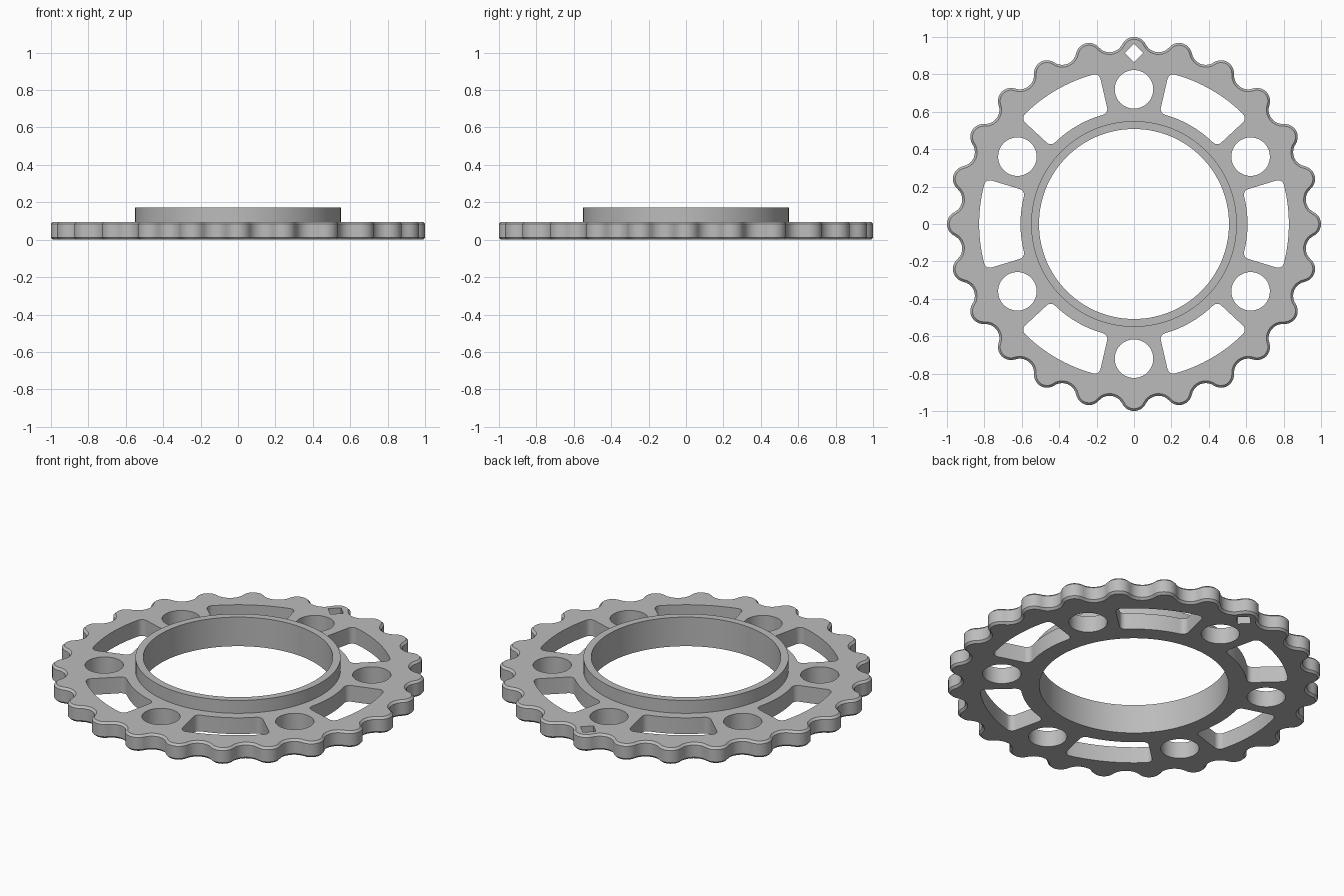
import bpy, bmesh
from math import sin, cos, asin, atan2, pi, radians

cube = bpy.data.objects.get("Cube")
if cube:
    bpy.data.objects.remove(cube)

PLATE_TOP, COLLAR_TOP, CHAMFER = 0.096, 0.172, 0.012
BORE, COLLAR = 0.508, 0.55
TEETH = 24


def arc(cx, cy, r, start, end, steps):
    """Points along a circular arc, both ends included."""
    return [(cx + r * cos(start + (end - start) * i / steps),
             cy + r * sin(start + (end - start) * i / steps)) for i in range(steps + 1)]


def circle(r, steps, cx=0, cy=0):
    return arc(cx, cy, r, 0, 2 * pi, steps)[:-1]


def rotate(points, a):
    return [(x * cos(a) - y * sin(a), x * sin(a) + y * cos(a)) for x, y in points]


def rim_outline(inset):
    """Wavy rim: crest arcs tangent to valley arcs."""
    crest, valley_floor, half = 0.07, 0.927, pi / TEETH
    centre = 1 - crest
    valley = (crest**2 - centre**2 - valley_floor**2 + 2 * centre * valley_floor * cos(half)) \
        / (2 * (valley_floor - centre * cos(half) - crest))
    vr = valley_floor + valley
    vx, vy = vr * cos(half), vr * sin(half)
    lean = atan2(vy, vx - centre)          # direction of the tangent point
    tooth = arc(centre, 0, crest - inset, -lean, lean, 10)
    dip = arc(vx, vy, valley + inset, lean + pi, 2 * half + pi - lean, 10)
    return [p for i in range(TEETH) for p in rotate(tooth + dip[1:-1], 2 * half * i)]


def slot_outline():
    """Window between two arcs and two radial sides, with rounded corners."""
    inner, outer, half, f = 0.607, 0.828, radians(17), 0.032
    ro, ri = outer - f, inner + f
    ao, ai = half - asin(f / ro), half - asin(f / ri)
    side = half + pi / 2
    upper = arc(0, 0, outer, 0, ao, 8)
    upper += arc(ro * cos(ao), ro * sin(ao), f, ao, side, 6)[1:]
    upper += arc(ri * cos(ai), ri * sin(ai), f, side, ai + pi, 6)
    upper += arc(0, 0, inner, ai, 0, 8)[1:]
    return upper + [(x, -y) for x, y in reversed(upper[1:-1])]


bm = bmesh.new()
top_edges, bottom_edges = [], []


def wall(levels):
    """Skin stacked outlines; the first joins the bottom face, the last the top."""
    rings = [[bm.verts.new((x, y, z)) for x, y in pts] for pts, z in levels]
    n = len(rings[0])
    for low, high in zip(rings, rings[1:]):
        for i in range(n):
            j = (i + 1) % n
            bm.faces.new((low[i], low[j], high[j], high[i]))
    for ring, store in ((rings[0], bottom_edges), (rings[-1], top_edges)):
        store += [bm.edges.get((ring[i], ring[(i + 1) % n])) for i in range(n)]


# Chamfered toothed rim
full, cut = rim_outline(0), rim_outline(CHAMFER)
wall([(cut, 0), (full, CHAMFER), (full, PLATE_TOP - CHAMFER), (cut, PLATE_TOP)])

# Bore and raised collar
bore, collar = circle(BORE, 120), circle(COLLAR, 120)
wall([(bore, 0), (bore, COLLAR_TOP), (collar, COLLAR_TOP), (collar, PLATE_TOP)])

# Bolt holes, windows and diamond timing mark
openings = [circle(0.05, 4, 0, 0.914)]
for k in range(6):
    openings.append(rotate(circle(0.103, 40, 0.72, 0), radians(60 * k + 30)))
    openings.append(rotate(slot_outline(), radians(60 * k)))
for outline in openings:
    wall([(outline, 0), (outline, PLATE_TOP)])

# Flat top and bottom faces
for edges in (bottom_edges, top_edges):
    bmesh.ops.triangle_fill(bm, use_beauty=True, edges=edges, normal=(0, 0, 1))
bmesh.ops.recalc_face_normals(bm, faces=bm.faces)

mesh = bpy.data.meshes.new("sprocket_ring")
bm.to_mesh(mesh)
bm.free()
ring = bpy.data.objects.new("sprocket_ring", mesh)
bpy.context.collection.objects.link(ring)

grey = bpy.data.materials.new("plain grey")
grey.use_nodes = True
grey.diffuse_color = (0.5, 0.5, 0.5, 1)
grey.node_tree.nodes["Principled BSDF"].inputs["Base Color"].default_value = (0.5, 0.5, 0.5, 1)
mesh.materials.append(grey)

bpy.ops.object.select_all(action='DESELECT')
ring.select_set(True)
bpy.context.view_layer.objects.active = ring
bpy.ops.object.shade_smooth_by_angle(angle=radians(30))
